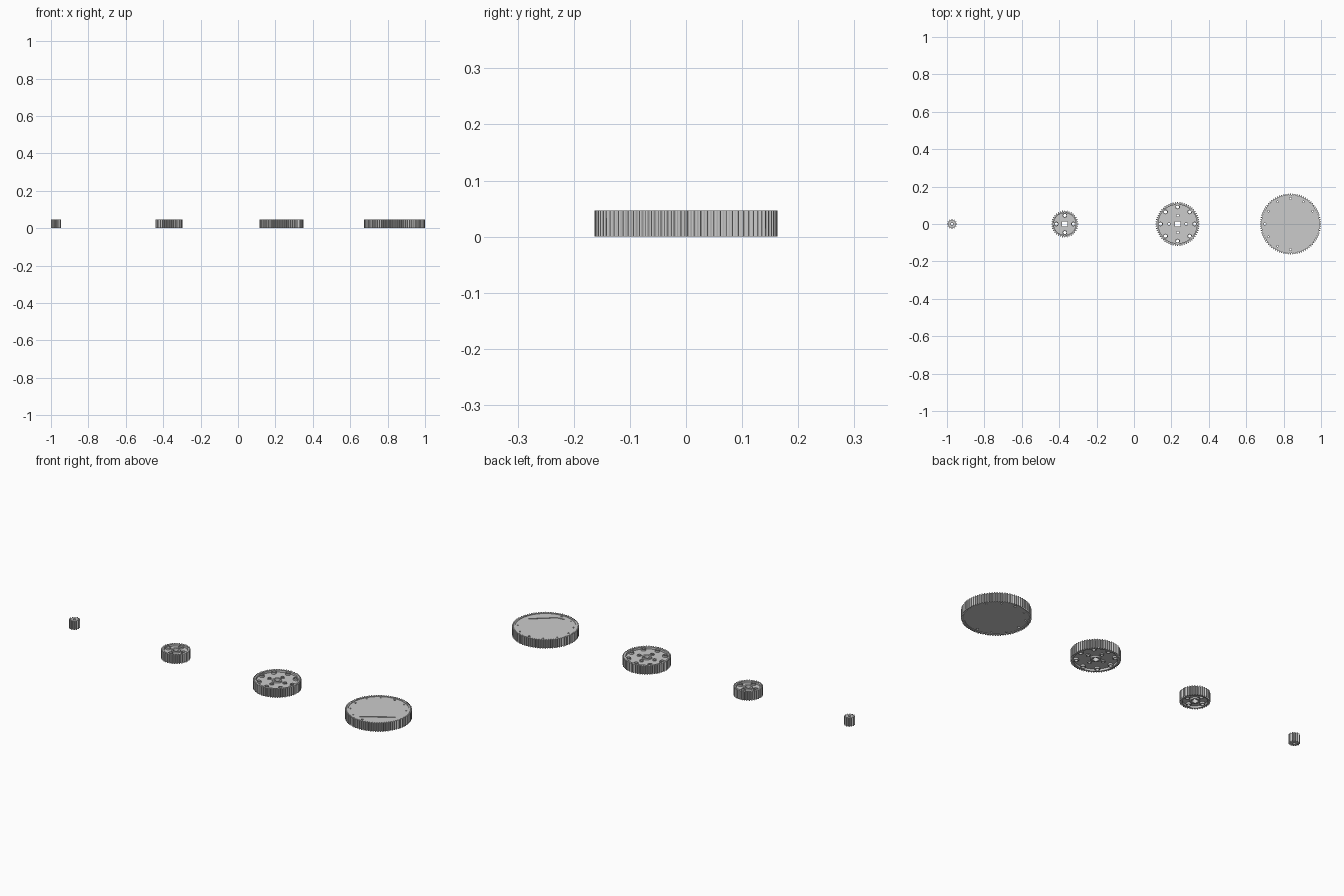
import bpy
from math import sin, cos, pi, radians

if "Cube" in bpy.data.objects:
    bpy.data.objects.remove(bpy.data.objects["Cube"])

K = 0.0019          # pitch radius per tooth
H = 0.047           # gear thickness
XS = (-0.9734, -0.37, 0.2333, 0.8366)


def circle(r, n=32, cx=0, cy=0):
    return [(cx + r * cos(2 * pi * i / n), cy + r * sin(2 * pi * i / n)) for i in range(n)]


def square(w, cx=0, cy=0):
    h = w / 2
    return [(cx - h, cy - h), (cx + h, cy - h), (cx + h, cy + h), (cx - h, cy + h)]


def ring_points(r, n):
    return [(r * cos(2 * pi * i / n), r * sin(2 * pi * i / n)) for i in range(n)]


def teeth(n):
    # (radius, half-angle fraction of one pitch) along one tooth
    ro, rp, rr = K * (n + 2), K * n, K * (n - 2.4)
    prof = [(rr, -.38), (rp, -.25), (ro - K * .6, -.17), (ro, -.11),
            (ro, .11), (ro - K * .6, .17), (rp, .25), (rr, .38)]
    return [(r * cos(2 * pi * (i + f) / n), r * sin(2 * pi * (i + f) / n))
            for i in range(n) for r, f in prof]


def solid(name, x, loops, z0, z1):
    """Extrude a flat outline; inner loops become holes."""
    cu = bpy.data.curves.new(name, 'CURVE')
    cu.dimensions = '2D'
    cu.fill_mode = 'BOTH'
    cu.extrude = (z1 - z0) / 2
    for pts in loops:
        s = cu.splines.new('POLY')
        s.points.add(len(pts) - 1)
        for p, (px, py) in zip(s.points, pts):
            p.co = (px, py, 0, 1)
        s.use_cyclic_u = True
    tmp = bpy.data.objects.new(name + "_outline", cu)
    bpy.context.collection.objects.link(tmp)
    bpy.context.view_layer.update()
    me = bpy.data.meshes.new_from_object(tmp.evaluated_get(bpy.context.evaluated_depsgraph_get()))
    bpy.data.objects.remove(tmp)
    ob = bpy.data.objects.new(name, me)
    ob.location = (x, 0, (z0 + z1) / 2)
    bpy.context.collection.objects.link(ob)
    return ob


def spoked_gear(name, x, n, rim_in, bosses, small):
    """Toothed rim, recessed web, square hub and round bosses."""
    holes = [circle(0.0085, 20, *p) for p in bosses]
    smalls = [square(0.012, *p) for p in small]
    bore = square(0.028)
    solid(name + "_rim", x, [teeth(n), circle(rim_in, 72)], 0, H)
    solid(name + "_web", x, [circle(rim_in + .001, 72), bore] + holes + smalls, 0.011, H - 0.011)
    solid(name + "_hub", x, [circle(0.0245, 32), bore], 0.003, H - 0.003)
    for i, (p, hole) in enumerate(zip(bosses, holes)):
        solid(f"{name}_boss_{i}", x, [circle(0.0125, 24, *p), hole], 0.002, H - 0.002)
    for i, (p, hole) in enumerate(zip(small, smalls)):
        solid(f"{name}_small_boss_{i}", x, [circle(0.0105, 24, *p), hole], 0.006, H - 0.006)


# pinion
solid("pinion", XS[0], [teeth(12), square(0.0125)], 0, H)

# small and medium gears
spoked_gear("small_gear", XS[1], 36, 0.0585, ring_points(0.0456, 4), [])
spoked_gear("medium_gear", XS[2], 60, 0.103, ring_points(0.0912, 8), ring_points(0.0456, 4))

# large gear: rim closed by two flat caps, slit in the upper one
R = 0.149
solid("large_gear_rim", XS[3], [teeth(84), circle(R, 96)], 0, H)
pins = [circle(0.006 if i % 3 == 0 else 0.004, 16, *p)
        for i, p in enumerate(ring_points(0.137, 12)) if i not in (0, 10, 11)]
slit = [(-0.032, -0.121), (0.014, -0.117), (0.123, -0.024), (0.108, -0.026)]
solid("large_gear_top_cap", XS[3], [circle(R + .001, 96), slit] + pins, H - 0.006, H - 0.003)
solid("large_gear_body", XS[3], [circle(R + .001, 96)] + pins, 0.003, H - 0.006)
